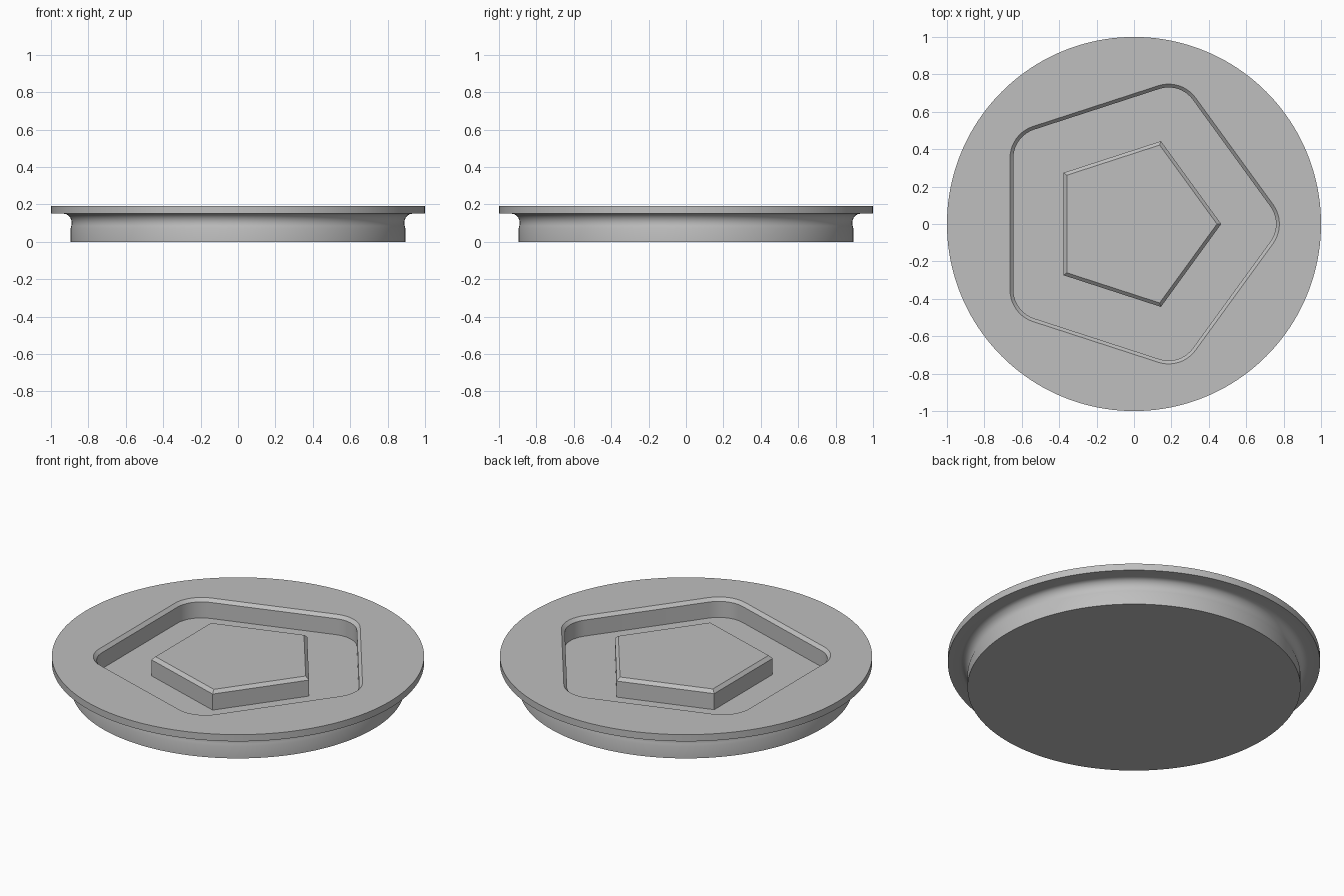
import bpy, bmesh
from math import cos, sin, pi, radians

if "Cube" in bpy.data.objects:
    bpy.data.objects.remove(bpy.data.objects["Cube"])

TOP, FLOOR, CHAMFER = 0.19, 0.077, 0.018
SEGMENTS = 160

grey = bpy.data.materials.new("plain grey")
grey.use_nodes = True
colour = (0.52, 0.52, 0.52, 1)
grey.diffuse_color = colour
grey.node_tree.nodes["Principled BSDF"].inputs["Base Color"].default_value = colour


def circle(radius):
    return [(radius * cos(2 * pi * i / SEGMENTS), radius * sin(2 * pi * i / SEGMENTS))
            for i in range(SEGMENTS)]


def pentagon(apothem, corner=0.0, steps=10):
    """Pentagon pointing along +x, with optional rounded corners."""
    reach = (apothem - corner) / cos(pi / 5)
    points = []
    for k in range(5):
        mid = 2 * pi * k / 5
        count = steps if corner else 0
        for i in range(count + 1):
            a = mid + (2 * pi / 5) * (i / count - 0.5) if count else mid
            points.append((reach * cos(mid) + corner * cos(a),
                           reach * sin(mid) + corner * sin(a)))
    return points


def ring(bm, points, z):
    return [bm.verts.new((x, y, z)) for x, y in points]


def skin(bm, rings):
    """Join consecutive rings of equal size with quads."""
    for low, high in zip(rings, rings[1:]):
        for i in range(len(low)):
            j = (i + 1) % len(low)
            bm.faces.new((low[i], low[j], high[j], high[i]))


def fill_between(bm, outer, inner):
    edges = []
    for loop in (outer, inner):
        for i, v in enumerate(loop):
            w = loop[(i + 1) % len(loop)]
            edges.append(bm.edges.get((v, w)) or bm.edges.new((v, w)))
    bmesh.ops.triangle_fill(bm, edges=edges, use_beauty=True, normal=(0, 0, 1))


def finish(bm, name):
    bmesh.ops.recalc_face_normals(bm, faces=bm.faces)
    mesh = bpy.data.meshes.new(name)
    bm.to_mesh(mesh)
    bm.free()
    mesh.materials.append(grey)
    obj = bpy.data.objects.new(name, mesh)
    bpy.context.collection.objects.link(obj)
    bpy.ops.object.select_all(action='DESELECT')
    obj.select_set(True)
    bpy.context.view_layer.objects.active = obj
    bpy.ops.object.shade_smooth_by_angle(angle=radians(30))
    return obj


# Round lid: plug wall, hollow neck, overhanging rim
neck = [(0.895, 0), (0.895, 0.07), (0.891, 0.085), (0.889, 0.1), (0.891, 0.115),
        (0.897, 0.129), (0.907, 0.141), (0.919, 0.148), (0.932, 0.15)]
rim = [(1, 0.15), (1, TOP)]
bm = bmesh.new()
body = [ring(bm, circle(r), z) for r, z in neck + rim]
skin(bm, body)
bm.faces.new(body[0])

# Rounded pentagon pocket with a chamfered lip and an island floor
lip, wall = 0.663, 0.645
pocket = [ring(bm, pentagon(lip, 0.178), TOP),
          ring(bm, pentagon(wall, 0.16), TOP - CHAMFER),
          ring(bm, pentagon(wall, 0.16), FLOOR)]
skin(bm, pocket)
fill_between(bm, body[-1], pocket[0])

# Pentagon boss rising from the pocket floor, chamfered at the top
base = 0.377
boss = [ring(bm, pentagon(base), FLOOR),
        ring(bm, pentagon(base), TOP - CHAMFER),
        ring(bm, pentagon(base - CHAMFER), TOP)]
skin(bm, boss)
bm.faces.new(boss[-1])
fill_between(bm, pocket[-1], boss[0])
finish(bm, "round_lid_with_pentagon_boss")
